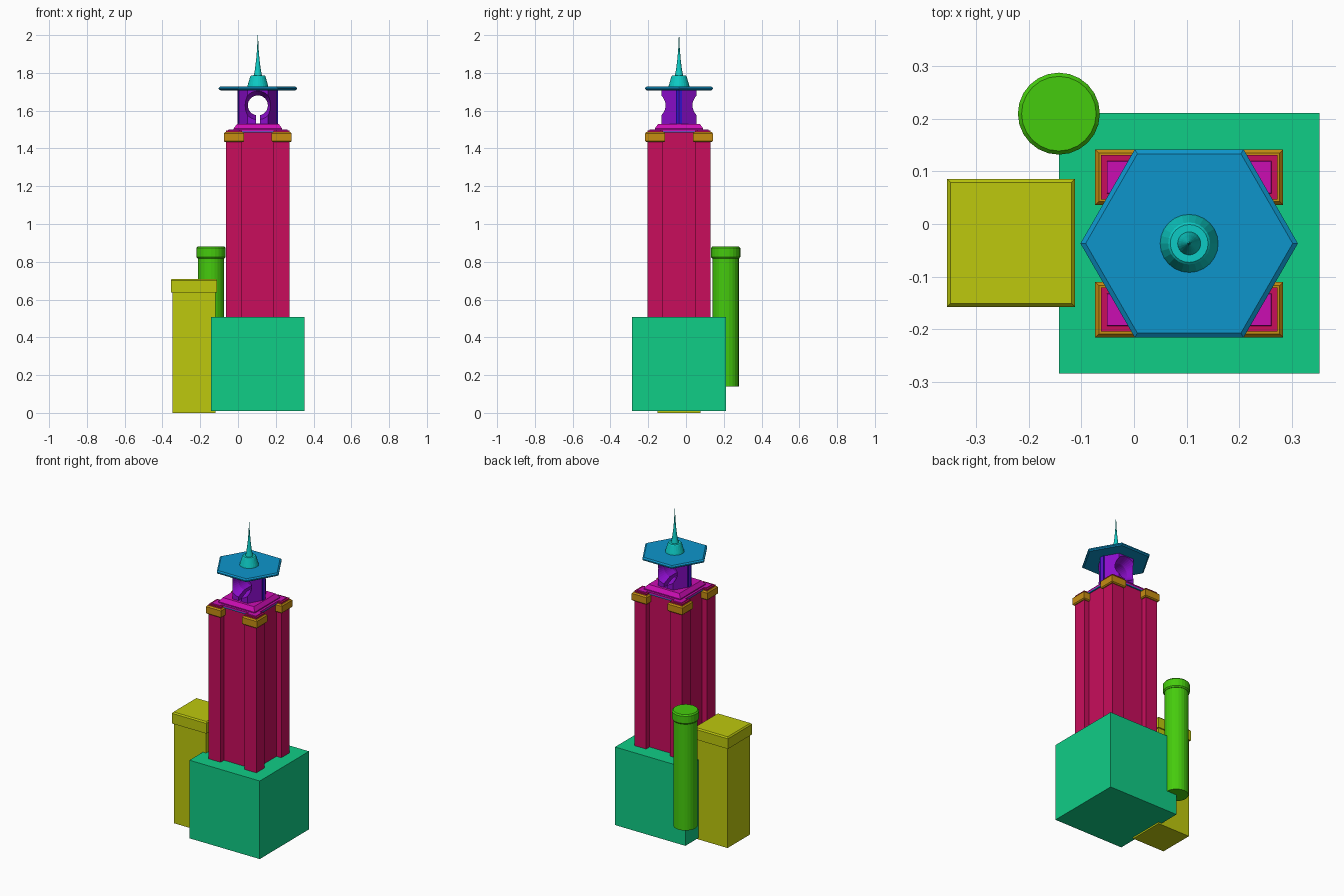
import bpy, bmesh, math
from mathutils import Matrix, Vector

if "Cube" in bpy.data.objects:
    bpy.data.objects.remove(bpy.data.objects["Cube"])


def material(name, rgb):
    m = bpy.data.materials.new(name)
    m.use_nodes = True
    m.diffuse_color = (*rgb, 1)
    for n in m.node_tree.nodes:
        if n.type == 'BSDF_PRINCIPLED':
            n.inputs["Base Color"].default_value = (*rgb, 1)
    return m


SEA = material("sea green", (.005, .61, .24))
CRIMSON = material("crimson", (.58, .004, .107))
YELLOW = material("yellow", (.51, .58, .004))
GREEN = material("leaf green", (.06, .6, .004))
ORANGE = material("orange", (.57, .27, .006))
MAGENTA = material("magenta", (.6, .004, .45))
PURPLE = material("purple", (.26, .004, .6))
BLUE = material("deep blue", (.03, .006, .58))
SKY = material("sky blue", (.004, .3, .6))
TEAL = material("teal", (.004, .6, .56))


def stack(name, sides, profile, centre, mat):
    """Loft of regular polygons through (radius, z) points; squares use half-width."""
    bm = bmesh.new()
    square = sides == 4
    rings = []
    for r, z in profile:
        r = r * math.sqrt(2) if square else r
        ring = []
        for i in range(sides):
            a = math.tau * (i + .5 * square) / sides
            ring.append(bm.verts.new((centre[0] + r * math.cos(a),
                                      centre[1] + r * math.sin(a), z)))
        rings.append(ring)
    for low, high in zip(rings, rings[1:]):
        for i in range(sides):
            j = (i + 1) % sides
            bm.faces.new((low[i], low[j], high[j], high[i]))
    bm.faces.new(rings[0][::-1])
    bm.faces.new(rings[-1])
    return finish(name, bm, mat)


def box(name, x, y, z, mat):
    bm = bmesh.new()
    bmesh.ops.create_cube(bm, size=1)
    for v in bm.verts:
        v.co = [lo + (c + .5) * (hi - lo) for c, (lo, hi) in zip(v.co, (x, y, z))]
    return finish(name, bm, mat)


def finish(name, bm, mat):
    bmesh.ops.recalc_face_normals(bm, faces=bm.faces)
    me = bpy.data.meshes.new(name)
    bm.to_mesh(me)
    bm.free()
    me.materials.append(mat)
    ob = bpy.data.objects.new(name, me)
    bpy.context.collection.objects.link(ob)
    return ob


def cut(target, cutter):
    mod = target.modifiers.new("cut", 'BOOLEAN')
    mod.operation = 'DIFFERENCE'
    mod.solver = 'EXACT'
    mod.object = cutter
    bpy.context.view_layer.objects.active = target
    bpy.ops.object.modifier_apply(modifier=mod.name)
    bpy.data.objects.remove(cutter)


CX, CY = .105, -.037
C = (CX, CY)

# Base block and the two side buildings
stack("base_block", 4, [(.248, .01), (.248, .508)], C, SEA)
annex = (-.234, -.036)
stack("annex_body", 4, [(.114, 0), (.114, .65)], annex, YELLOW)
stack("annex_cap", 4, [(.122, .637), (.122, .702), (.115, .71)], annex, YELLOW)
silo = (-.143, .21)
stack("silo_body", 24, [(.07, .14), (.07, .83)], silo, GREEN)
stack("silo_cap", 24, [(.072, .818), (.078, .826), (.078, .872), (.071, .88)],
      silo, GREEN)

# Tower shaft with four corner pillars, collars and pillar caps
stack("tower_core", 4, [(.134, .5), (.134, 1.488)], C, CRIMSON)
for sx in (-1, 1):
    for sy in (-1, 1):
        p = (CX + sx * .126, CY + sy * .126)
        stack("corner_pillar", 4, [(.042, .5), (.042, 1.496)], p, CRIMSON)
        stack("pillar_collar", 4, [(.047, 1.433), (.053, 1.439), (.053, 1.48),
                                   (.046, 1.488)], p, ORANGE)
        stack("pillar_cap", 4, [(.032, 1.49), (.03, 1.5)], p, MAGENTA)

# Stepped roof of the tower
stack("roof_soffit", 4, [(.142, 1.484), (.142, 1.49)], C, SKY)
stack("roof_slab", 4, [(.142, 1.49), (.142, 1.5)], C, MAGENTA)
stack("roof_step", 4, [(.128, 1.5), (.128, 1.506), (.11, 1.53)], C, MAGENTA)

# Six-sided lantern with a flared keyhole running front to back
lantern = stack("lantern", 6, [(.108, 1.52), (.108, 1.715)], C, PURPLE)
hole = stack("hole_cutter", 32, [(.09, -.13), (.053, -.035), (.053, .035), (.09, .13)],
             (0, 0), PURPLE)
hole.data.transform(Matrix.Translation((CX, CY, 1.628)) @ Matrix.Rotation(math.pi / 2, 4, 'X'))
cut(lantern, hole)
cut(lantern, box("slot_cutter", (CX - .011, CX + .011), (CY - .2, CY + .2),
                 (1.531, 1.6), PURPLE))
for s in (-1, 1):
    x = sorted((CX + s * .09, CX + s * .106))
    box("lantern_strip", x, (CY - .015, CY + .015), (1.531, 1.712), BLUE)

# Flat six-sided canopy and spire
stack("canopy", 6, [(.198, 1.708), (.207, 1.714), (.207, 1.721), (.197, 1.728)], C, SKY)
stack("spire", 24, [(.056, 1.725), (.053, 1.738), (.04, 1.782), (.036, 1.786),
                    (.022, 1.786), (.016, 1.815), (.009, 1.87), (.004, 1.93),
                    (.0008, 2)], C, TEAL)
